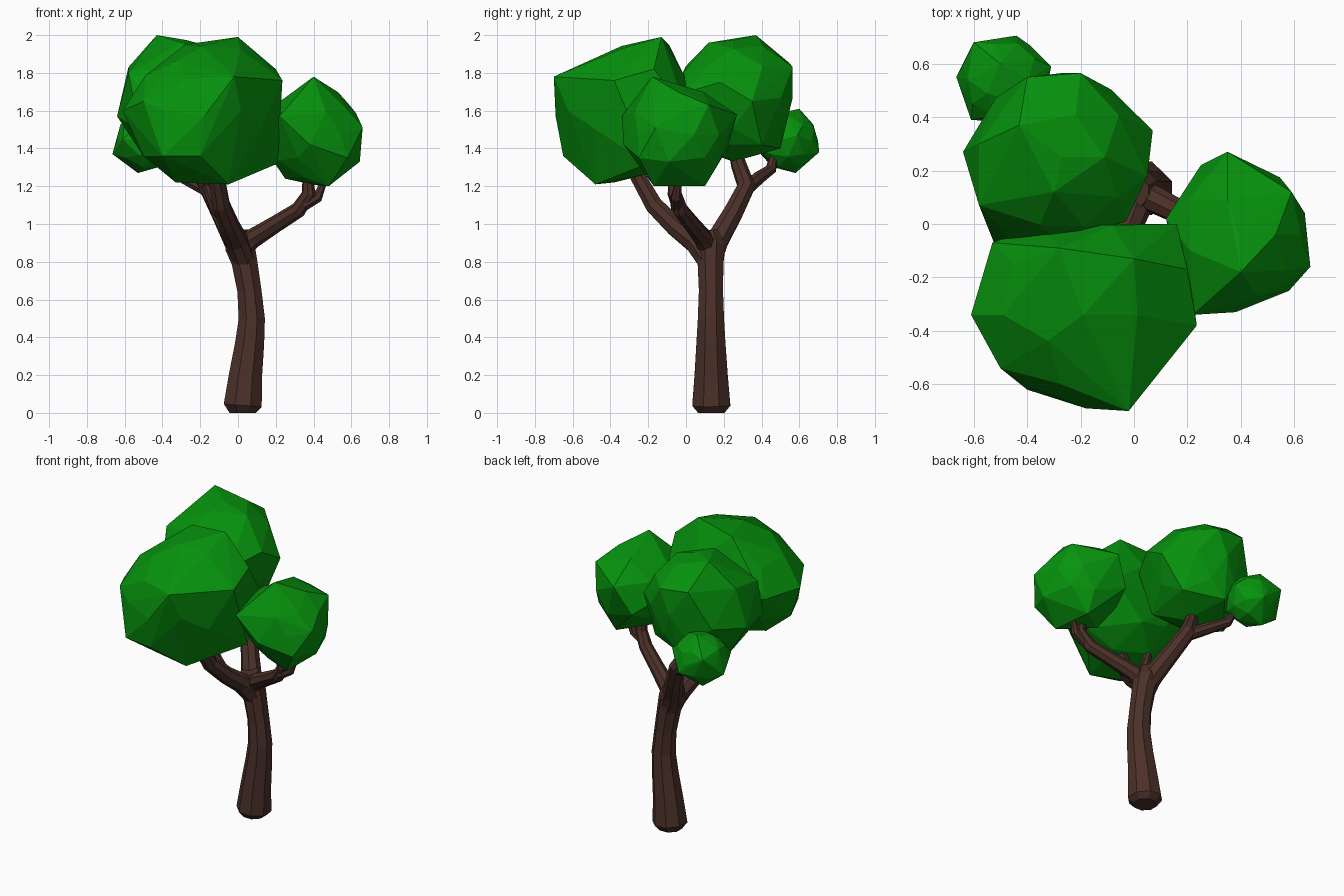
import bpy, bmesh, math
from mathutils import Vector


def material(name, rgb):
    m = bpy.data.materials.new(name)
    m.diffuse_color = (*rgb, 1)
    return m


BARK = material("bark", (0.07, 0.03, 0.022))
LEAF = material("leaf", (0.002, 0.29, 0.004))


def finish(bm, name, mat):
    bmesh.ops.recalc_face_normals(bm, faces=bm.faces)
    me = bpy.data.meshes.new(name)
    bm.to_mesh(me)
    bm.free()
    me.materials.append(mat)
    ob = bpy.data.objects.new(name, me)
    bpy.context.collection.objects.link(ob)


def limb(name, path, sides=8):
    """Tapered faceted tube through (x, y, z, radius) points."""
    bm = bmesh.new()
    pts = [Vector(p[:3]) for p in path]
    rings, side = [], Vector((1, 0, 0))
    for i, p in enumerate(pts):
        t = (pts[min(i + 1, len(pts) - 1)] - pts[max(i - 1, 0)]).normalized()
        side = (side - t * side.dot(t)).normalized()
        up = t.cross(side)
        ring = []
        for k in range(sides):
            a = 2 * math.pi * (k + 0.5) / sides
            ring.append(bm.verts.new(p + path[i][3] * (side * math.cos(a) + up * math.sin(a))))
        rings.append(ring)
    for r, s in zip(rings, rings[1:]):
        for k in range(sides):
            j = (k + 1) % sides
            bm.faces.new((r[k], r[j], s[j], s[k]))
    bm.faces.new(rings[0])
    bm.faces.new(rings[-1])
    finish(bm, name, BARK)


def foliage(name, center, corners, fill=0.87):
    """Faceted hull of the corner points, rounded out by a slightly smaller inner ball."""
    c = Vector(center)
    keys = [Vector(p) - c for p in corners]
    lo = [min(k[i] for k in keys) for i in range(3)]
    hi = [max(k[i] for k in keys) for i in range(3)]
    bm = bmesh.new()
    bmesh.ops.create_icosphere(bm, subdivisions=2, radius=1)
    dirs = [v.co.normalized() for v in bm.verts]
    bm.clear()
    for k in keys:
        bm.verts.new(c + k)
    for d in dirs:
        w = [1 / ((d - k.normalized()).length + 0.05) ** 3 for k in keys]
        if max(d.dot(k.normalized()) for k in keys) > 0.93:
            continue
        p = d * fill * sum(a * k.length for a, k in zip(w, keys)) / sum(w)
        bm.verts.new(c + Vector([min(max(p[i], lo[i]), hi[i]) for i in range(3)]))
    hull = bmesh.ops.convex_hull(bm, input=bm.verts[:])
    inner = {g for g in hull["geom_interior"] + hull["geom_unused"] if isinstance(g, bmesh.types.BMVert)}
    bmesh.ops.delete(bm, geom=list(inner), context='VERTS')
    finish(bm, name, LEAF)


# Trunk with a chamfered foot and a gentle bend
limb("trunk", [(0.025, 0.134, 0.0, 0.075), (0.025, 0.134, 0.04, 0.109), (0.04, 0.133, 0.2, 0.095),
               (0.062, 0.132, 0.37, 0.083), (0.073, 0.132, 0.5, 0.075), (0.06, 0.132, 0.65, 0.069),
               (0.034, 0.13, 0.8, 0.074), (0.01, 0.13, 0.88, 0.085), (0.0, 0.12, 0.96, 0.06)])

# Main branches
limb("front_branch", [(0.035, 0.12, 0.8, 0.06), (-0.005, 0.05, 0.905, 0.063), (-0.045, -0.06, 0.99, 0.055),
                      (-0.09, -0.17, 1.1, 0.05), (-0.115, -0.26, 1.26, 0.043), (-0.14, -0.3, 1.4, 0.02)])
limb("right_branch", [(0.01, 0.12, 0.86, 0.055), (0.08, 0.09, 0.925, 0.052), (0.2, 0.03, 1.0, 0.045),
                      (0.32, -0.03, 1.075, 0.042), (0.375, -0.06, 1.16, 0.038), (0.365, -0.07, 1.32, 0.02)])
limb("back_branch", [(0.03, 0.13, 0.8, 0.06), (-0.02, 0.17, 0.92, 0.063), (-0.09, 0.25, 1.06, 0.055),
                     (-0.16, 0.32, 1.2, 0.05), (-0.22, 0.28, 1.31, 0.042), (-0.24, 0.24, 1.45, 0.025)])

# Twigs
limb("back_twig", [(-0.14, 0.3, 1.17, 0.04), (-0.27, 0.38, 1.24, 0.037), (-0.37, 0.45, 1.29, 0.03),
                   (-0.42, 0.47, 1.39, 0.014)])
limb("right_twig", [(0.35, -0.05, 1.1, 0.033), (0.42, -0.05, 1.14, 0.03), (0.45, -0.04, 1.21, 0.018)])
limb("front_twig", [(-0.05, -0.06, 1.0, 0.033), (-0.12, -0.05, 1.08, 0.03), (-0.17, -0.07, 1.21, 0.026)])

# Foliage clumps
foliage("front_foliage", (-0.19, -0.34, 1.6), [
    (0, -0.13, 1.99), (-0.28, -0.09, 1.95), (0.2, -0.17, 1.82), (-0.18, -0.48, 1.84), (-0.02, -0.7, 1.78),
    (-0.18, -0.69, 1.57), (0.235, -0.38, 1.76), (0.12, -0.48, 1.5), (-0.61, -0.34, 1.6),
    (-0.5, -0.54, 1.65), (-0.4, -0.62, 1.36), (0.21, -0.2, 1.32), (-0.05, -0.48, 1.21),
    (-0.33, -0.38, 1.22), (-0.5, -0.4, 1.36), (-0.2, -0.65, 1.36), (0.16, 0, 1.6), (-0.35, 0, 1.6),
    (-0.53, -0.07, 1.6)])
foliage("back_foliage", (-0.27, 0.25, 1.67), [
    (-0.43, 0.37, 2.0), (-0.3, 0.12, 1.96), (-0.2, 0.565, 1.83), (-0.4, 0.55, 1.85), (0.07, 0.35, 1.65),
    (0.05, 0.18, 1.75), (-0.03, 0.01, 1.7), (-0.52, -0.08, 1.5), (-0.64, 0.27, 1.57), (-0.58, 0.07, 1.8),
    (-0.52, 0.47, 1.6), (-0.58, 0.3, 1.83), (-0.3, 0.5, 1.4), (-0.2, 0.25, 1.33), (-0.5, 0.25, 1.36),
    (-0.05, 0.4, 1.42), (-0.1, 0.05, 1.42)])
foliage("right_foliage", (0.39, -0.04, 1.47), [
    (0.4, -0.18, 1.78), (0.35, 0.09, 1.7), (0.35, 0.27, 1.58), (0.25, 0.22, 1.4), (0.12, 0.02, 1.5),
    (0.22, -0.34, 1.57), (0.38, -0.33, 1.42), (0.58, -0.25, 1.35), (0.66, -0.16, 1.51),
    (0.645, -0.09, 1.33), (0.59, 0.12, 1.63), (0.48, -0.17, 1.2), (0.45, 0.1, 1.2),
    (0.25, -0.05, 1.24), (0.21, -0.1, 1.64)])
foliage("small_foliage", (-0.48, 0.54, 1.44), [
    (-0.6, 0.68, 1.5), (-0.44, 0.705, 1.38), (-0.31, 0.59, 1.47), (-0.665, 0.55, 1.37),
    (-0.61, 0.39, 1.45), (-0.53, 0.58, 1.27), (-0.5, 0.6, 1.61), (-0.4, 0.38, 1.4)])
